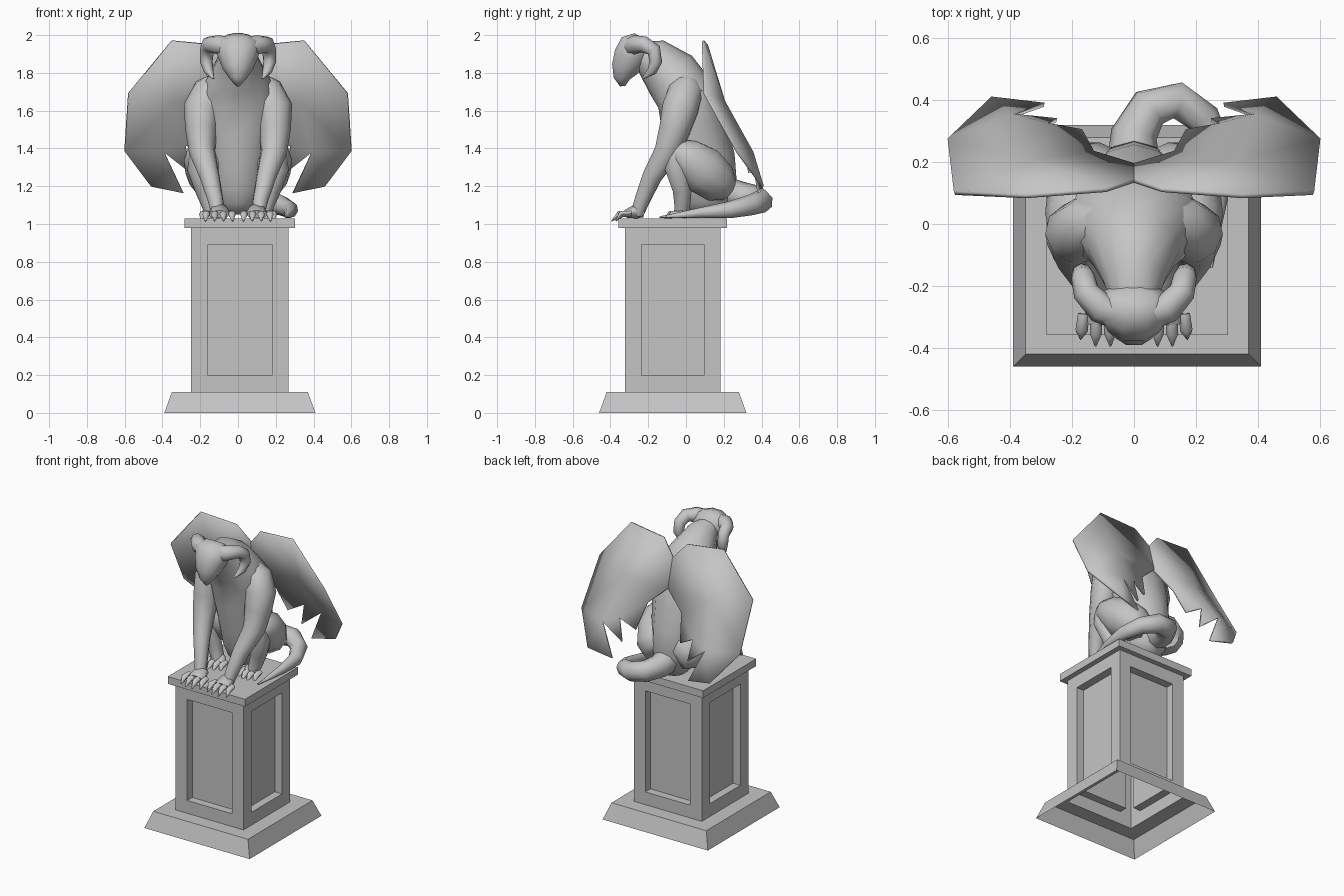
import bpy
import bmesh
from math import cos, sin, pi, radians
from mathutils import Vector

default_cube = bpy.data.objects.get("Cube")
if default_cube:
    bpy.data.objects.remove(default_cube, do_unlink=True)

# One stone colour for everything
stone = bpy.data.materials.new("grey stone")
stone.use_nodes = True
stone_colour = (0.56, 0.56, 0.56, 1.0)
stone.diffuse_color = stone_colour
stone.node_tree.nodes["Principled BSDF"].inputs["Base Color"].default_value = stone_colour


def finish(name, bm, mirror=False, smooth=None):
    """Turn a bmesh into a named object, optionally mirrored and smooth shaded."""
    mesh = bpy.data.meshes.new(name)
    bm.to_mesh(mesh)
    bm.free()
    mesh.materials.append(stone)
    obj = bpy.data.objects.new(name, mesh)
    bpy.context.collection.objects.link(obj)
    if mirror:
        obj.modifiers.new("Mirror", "MIRROR").use_mirror_merge = False
    if smooth:
        bpy.ops.object.select_all(action="DESELECT")
        obj.select_set(True)
        bpy.context.view_layer.objects.active = obj
        bpy.ops.object.shade_smooth_by_angle(angle=radians(smooth))
    return obj


def add_tube(bm, stations, sides=10, start_side=(1, 0, 0)):
    """Loft ellipses along a path; a station is x, y, z, side radius, other radius."""
    points = [Vector(s[:3]) for s in stations]
    side = Vector(start_side)
    rings = []
    for i, s in enumerate(stations):
        along = (points[min(i + 1, len(points) - 1)] - points[max(i - 1, 0)]).normalized()
        side = (side - along * side.dot(along)).normalized()
        other = along.cross(side)
        ring = []
        for k in range(sides):
            a = 2 * pi * k / sides
            offset = side * cos(a) * s[3] + other * sin(a) * s[-1]
            ring.append(bm.verts.new(points[i] + offset))
        rings.append(ring)
    for low, high in zip(rings, rings[1:]):
        for k in range(sides):
            n = (k + 1) % sides
            bm.faces.new((low[k], low[n], high[n], high[k]))
    for ring in (rings[0], rings[-1]):
        centre = bm.verts.new(sum((v.co for v in ring), Vector()) / sides)
        for k in range(sides):
            bm.faces.new((ring[k], ring[(k + 1) % sides], centre))
    bmesh.ops.recalc_face_normals(bm, faces=bm.faces)


def tube(name, stations, sides=10, mirror=False, start_side=(1, 0, 0)):
    bm = bmesh.new()
    add_tube(bm, stations, sides, start_side)
    return finish(name, bm, mirror, smooth=60)


# Pedestal: flared foot, shaft and cap, open underneath
bm = bmesh.new()
levels = [(0.40, 0.39, 0), (0.36, 0.35, 0.11), (0.258, 0.253, 0.11),
          (0.258, 0.253, 0.98), (0.293, 0.288, 0.98), (0.293, 0.288, 1.03)]
loops = []
for half_x, half_y, z in levels:
    loops.append([bm.verts.new((0.01 + sx * half_x, -0.07 + sy * half_y, z))
                  for sx, sy in ((-1, -1), (1, -1), (1, 1), (-1, 1))])
shaft_faces = []
for i, (low, high) in enumerate(zip(loops, loops[1:])):
    for k in range(4):
        n = (k + 1) % 4
        face = bm.faces.new((low[k], low[n], high[n], high[k]))
        if i == 2:
            shaft_faces.append(face)
bm.faces.new(loops[-1])
bm.normal_update()

# Recessed panel on each side of the shaft
bmesh.ops.inset_individual(bm, faces=shaft_faces, thickness=0.088, use_even_offset=True)
for face in shaft_faces:
    face.normal_update()
inward = [-f.normal * 0.055 for f in shaft_faces]
panels = bmesh.ops.extrude_discrete_faces(bm, faces=shaft_faces)["faces"]
for face, move in zip(panels, inward):
    bmesh.ops.translate(bm, verts=face.verts, vec=move)
finish("pedestal", bm)

# Torso and neck in one sweep from the skull to the rump
tube("torso", [
    (0, -0.27, 1.92, 0.07, 0.05), (0, -0.18, 1.88, 0.10, 0.11),
    (0, -0.08, 1.79, 0.15, 0.15), (0, 0.0, 1.68, 0.225, 0.16),
    (0, 0.04, 1.52, 0.20, 0.17), (0, 0.08, 1.34, 0.165, 0.18),
    (0, 0.10, 1.20, 0.155, 0.17), (0, 0.10, 1.11, 0.12, 0.14),
    (0, 0.10, 1.05, 0.07, 0.09)], sides=12)

# Wedge-shaped head narrowing to a beak
tube("head", [
    (0, -0.24, 1.99, 0.07, 0.04), (0, -0.265, 1.95, 0.125, 0.09),
    (0, -0.295, 1.88, 0.105, 0.095), (0, -0.325, 1.82, 0.08, 0.075),
    (0, -0.34, 1.77, 0.045, 0.045), (0, -0.335, 1.73, 0.01, 0.015)])

# Horns curling out, back and forward again
tube("horns", [
    (0.04, -0.29, 1.935, 0.055), (0.11, -0.27, 1.95, 0.05),
    (0.155, -0.22, 1.95, 0.043), (0.165, -0.17, 1.92, 0.038),
    (0.168, -0.16, 1.86, 0.034), (0.155, -0.18, 1.81, 0.026),
    (0.13, -0.23, 1.77, 0.005)], sides=8, mirror=True, start_side=(0, 0, 1))

# Front legs from shoulder to wrist
tube("front_legs", [
    (0.08, 0.01, 1.76, 0.06), (0.145, 0.0, 1.70, 0.095),
    (0.19, -0.03, 1.61, 0.10), (0.195, -0.06, 1.50, 0.085),
    (0.19, -0.10, 1.38, 0.07), (0.15, -0.18, 1.25, 0.053),
    (0.12, -0.23, 1.13, 0.042), (0.105, -0.26, 1.05, 0.035)], mirror=True)

# Hind legs: heavy thigh, then the shin
tube("thighs", [
    (0.09, 0.22, 1.19, 0.07), (0.12, 0.17, 1.22, 0.115),
    (0.15, 0.08, 1.29, 0.135), (0.19, 0.0, 1.355, 0.105),
    (0.215, -0.05, 1.38, 0.065), (0.225, -0.08, 1.39, 0.025)], mirror=True)
tube("shins", [
    (0.215, -0.06, 1.39, 0.04), (0.205, -0.05, 1.30, 0.065),
    (0.175, -0.02, 1.18, 0.052), (0.145, -0.02, 1.09, 0.043),
    (0.135, -0.03, 1.05, 0.035)], mirror=True)


# Feet: a flat pad with four clawed toes
def feet(name, x, heel, length, spread):
    bm = bmesh.new()
    front = heel - length
    add_tube(bm, [(x, heel, 1.06, 0.03, 0.025), (x, heel - length * 0.4, 1.07, 0.05, 0.04),
                  (x, front, 1.052, 0.06, 0.022)], sides=8)
    for step in (-1.5, -0.5, 0.5, 1.5):
        toe_x = x + step * spread
        reach = 0.085 - 0.022 * abs(step)
        add_tube(bm, [(toe_x, front + 0.03, 1.055, 0.018),
                      (toe_x + step * 0.004, front - reach * 0.45, 1.052, 0.02),
                      (toe_x + step * 0.006, front - reach, 1.015, 0.003)], sides=6)
    finish(name, bm, mirror=True, smooth=60)


feet("front_feet", 0.10, -0.22, 0.10, 0.042)
feet("hind_feet", 0.13, 0.01, 0.06, 0.034)

# Tail looping round to the left and lying along the pedestal top
tube("tail", [
    (0, 0.18, 1.17, 0.09), (0, 0.29, 1.15, 0.075), (0.05, 0.375, 1.135, 0.068),
    (0.14, 0.40, 1.12, 0.062), (0.225, 0.34, 1.10, 0.055), (0.275, 0.23, 1.075, 0.045),
    (0.275, 0.08, 1.06, 0.028), (0.25, -0.14, 1.036, 0.004)], sides=8)

# Wings: a thin membrane fanned round its middle, with points along the trailing edge
bm = bmesh.new()
root_top, crest, top, outer, low_outer, gap_outer, gap_inner, armpit, root_low, middle = [
    bm.verts.new(p) for p in (
        (0, 0.14, 1.84), (0.09, 0.11, 1.945), (0.35, 0.09, 1.97), (0.58, 0.10, 1.69),
        (0.60, 0.27, 1.385), (0.39, 0.35, 1.38), (0.28, 0.32, 1.42), (0.13, 0.23, 1.53),
        (0, 0.19, 1.65), (0.33, 0.20, 1.65))]
outer_tip, outer_hook, middle_tip, inner_tip = [
    bm.verts.new(p) for p in (
        (0.46, 0.405, 1.20), (0.29, 0.385, 1.165), (0.25, 0.335, 1.27), (0.17, 0.30, 1.36))]
rim = [root_top, crest, top, outer, low_outer, gap_outer, gap_inner, armpit, root_low]
for a, b in zip(rim, rim[1:] + rim[:1]):
    bm.faces.new((a, b, middle))
for corners in ((low_outer, outer_tip, gap_outer), (outer_tip, outer_hook, gap_outer),
                (gap_outer, middle_tip, gap_inner), (gap_inner, inner_tip, armpit)):
    bm.faces.new(corners)
wings = finish("wings", bm, mirror=True, smooth=60)
solid = wings.modifiers.new("Thickness", "SOLIDIFY")
solid.thickness = 0.014
solid.offset = 0
